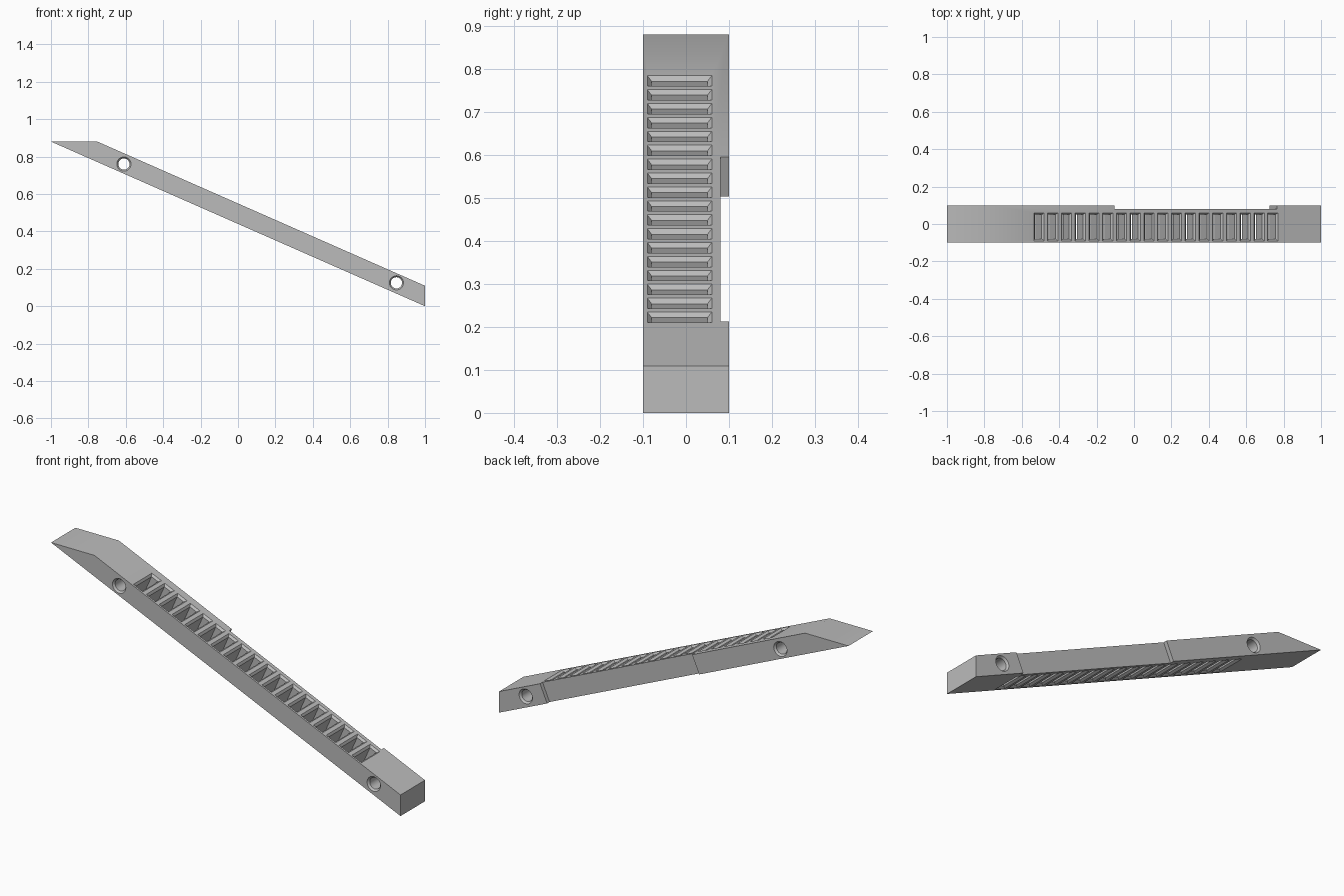
import bpy, bmesh, math
from mathutils import Matrix, Vector

if "Cube" in bpy.data.objects:
    bpy.data.objects.remove(bpy.data.objects["Cube"])

HEIGHT, HALF_WIDTH, THICK = 0.88, 0.1, 0.1
TILT = math.atan2(HEIGHT, 2)
RISE = THICK / math.cos(TILT)          # thickness measured upright
CHAMFER = 0.01

metal = bpy.data.materials.new("grey metal")
metal.use_nodes = True
GREY = (0.5, 0.5, 0.5, 1)
metal.diffuse_color = GREY
metal.node_tree.nodes["Principled BSDF"].inputs["Base Color"].default_value = GREY


def loft(bm, rings):
    """Closed solid through a list of equal-length point rings."""
    loops = [[bm.verts.new(p) for p in ring] for ring in rings]
    n = len(loops[0])
    for a, b in zip(loops, loops[1:]):
        for i in range(n):
            j = (i + 1) % n
            bm.faces.new((a[i], a[j], b[j], b[i]))
    bm.faces.new(loops[0][::-1])
    bm.faces.new(loops[-1])


def finish(bm, name):
    bmesh.ops.recalc_face_normals(bm, faces=bm.faces)
    mesh = bpy.data.meshes.new(name)
    bm.to_mesh(mesh)
    bm.free()
    mesh.materials.append(metal)
    obj = bpy.data.objects.new(name, mesh)
    bpy.context.collection.objects.link(obj)
    return obj


def top_frame(x):
    """Frame on the sloping top: local x runs down the bar, z points out."""
    z = HEIGHT - math.tan(TILT) * (x + 1) + RISE
    return Matrix.Translation((x, 0, z)) @ Matrix.Rotation(TILT, 4, 'Y')


def box_ring(frame, u0, u1, y0, y1, n):
    return [frame @ Vector((u, y, n)) for u, y in
            ((u0, y0), (u1, y0), (u1, y1), (u0, y1))]


def chamfer_steps(low, high):
    """Positions and outward growth for an opening chamfered at both ends."""
    return ((low - CHAMFER, 2), (low + CHAMFER, 0),
            (high - CHAMFER, 0), (high + CHAMFER, 2))


# Sloping bar, level at the upper end and upright at the lower end
bm = bmesh.new()
profile = ((-1, HEIGHT), (RISE / math.tan(TILT) - 1, HEIGHT), (1, RISE), (1, 0))
loft(bm, [[(x, y, z) for x, z in profile] for y in (-HALF_WIDTH, HALF_WIDTH)])
bar = finish(bm, "slotted_bar")

cut = bmesh.new()

# Row of chamfered slots through the thickness
COUNT, FIRST, LAST, LENGTH = 18, -0.535, 0.715, 0.06
for i in range(COUNT):
    frame = top_frame(FIRST + (LAST - FIRST) * i / (COUNT - 1))
    rings = []
    for n, grow in chamfer_steps(-THICK, 0):
        s = CHAMFER * (1 - grow)
        rings.append(box_ring(frame, s, LENGTH - s, s - 0.09, 0.06 - s, n))
    loft(cut, rings)

# Shallow recess along the back
frame = top_frame(-0.105)
length = (0.765 + 0.105) / math.cos(TILT)
loft(cut, [box_ring(frame, 0, length, 0.08, 0.15, n) for n in (-0.15, 0.05)])

# Two cross holes, countersunk front and back
for cx, cz in ((-0.61, 0.76), (0.847, 0.125)):
    rings = []
    for y, grow in chamfer_steps(-HALF_WIDTH, HALF_WIDTH):
        r = 0.03 + 0.008 * grow
        rings.append([(cx + r * math.cos(a), y, cz + r * math.sin(a))
                      for a in (math.tau * k / 40 for k in range(40))])
    loft(cut, rings)

cutter = finish(cut, "opening_cutter")
cutter.hide_render = True

# Cut the openings, then drop the cutter
boolean = bar.modifiers.new("openings", 'BOOLEAN')
boolean.operation = 'DIFFERENCE'
boolean.solver = 'EXACT'
boolean.object = cutter
bpy.context.view_layer.objects.active = bar
bar.select_set(True)
bpy.ops.object.modifier_apply(modifier=boolean.name)
bpy.data.objects.remove(cutter)
bpy.ops.object.shade_smooth_by_angle(angle=math.radians(25))
